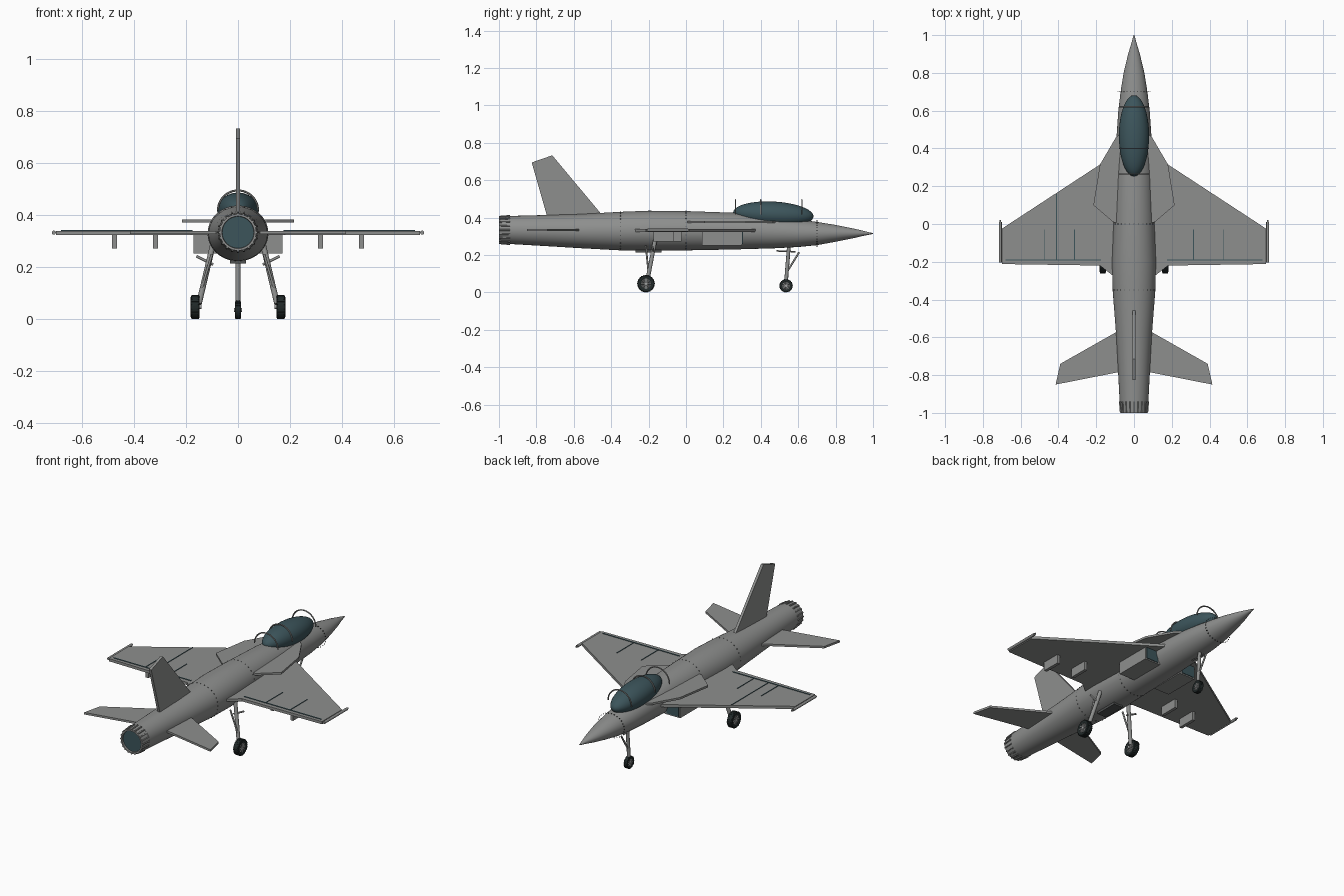
import bpy, bmesh, math
from mathutils import Vector, Matrix

if "Cube" in bpy.data.objects:
    bpy.data.objects.remove(bpy.data.objects["Cube"])


def material(name, c):
    m = bpy.data.materials.new(name)
    m.diffuse_color = (*c, 1)
    m.use_nodes = True
    m.node_tree.nodes["Principled BSDF"].inputs["Base Color"].default_value = m.diffuse_color
    return m


GREY = material("airframe grey", (0.27, 0.275, 0.27))
GLASS = material("dark teal", (0.045, 0.09, 0.105))
RUBBER = material("tyre black", (0.015, 0.022, 0.022))
METAL = material("wheel metal", (0.36, 0.37, 0.37))
DARK = material("dark grey", (0.08, 0.085, 0.085))


def finish(name, bm, mat, smooth=False):
    bmesh.ops.recalc_face_normals(bm, faces=bm.faces)
    me = bpy.data.meshes.new(name)
    bm.to_mesh(me)
    bm.free()
    ob = bpy.data.objects.new(name, me)
    bpy.context.collection.objects.link(ob)
    me.materials.append(mat)
    if smooth:
        bpy.context.view_layer.objects.active = ob
        ob.select_set(True)
        bpy.ops.object.shade_smooth_by_angle(angle=math.radians(35))
        ob.select_set(False)
    return ob


def loft(name, rings, mat, closed=False, smooth=True):
    bm = bmesh.new()
    rs = [[bm.verts.new(p) for p in r] for r in rings]
    n = len(rs[0])
    for i in range(len(rs) if closed else len(rs) - 1):
        a, b = rs[i], rs[(i + 1) % len(rs)]
        for k in range(n):
            bm.faces.new((a[k], a[(k + 1) % n], b[(k + 1) % n], b[k]))
    if not closed:
        bm.faces.new(rs[0])
        bm.faces.new(rs[-1])
    return finish(name, bm, mat, smooth)


def prism(name, pts, offset, mat):
    """Flat outline (3D points) thickened along offset."""
    bm = bmesh.new()
    o = Vector(offset)
    lo = [bm.verts.new(Vector(p) - o) for p in pts]
    hi = [bm.verts.new(Vector(p) + o) for p in pts]
    bm.faces.new(lo)
    bm.faces.new(hi)
    for k in range(len(pts)):
        j = (k + 1) % len(pts)
        bm.faces.new((lo[k], lo[j], hi[j], hi[k]))
    return finish(name, bm, mat)


def box(name, a, b, mat):
    x0, y0, z0 = a
    x1, y1, z1 = b
    z = (z0 + z1) / 2
    return prism(name, [(x0, y0, z), (x1, y0, z), (x1, y1, z), (x0, y1, z)], (0, 0, (z1 - z0) / 2), mat)


def rod(name, a, b, r, mat, n=12):
    a, b = Vector(a), Vector(b)
    d = b - a
    bm = bmesh.new()
    m = Matrix.Translation((a + b) / 2) @ d.to_track_quat('Z', 'Y').to_matrix().to_4x4()
    bmesh.ops.create_cone(bm, cap_ends=True, segments=n, radius1=r, radius2=r, depth=d.length, matrix=m)
    return finish(name, bm, mat, True)


def ring_y(y, rx, rz, zc, n=48):
    return [(rx * math.cos(2 * math.pi * k / n), y, zc + rz * math.sin(2 * math.pi * k / n)) for k in range(n)]


# fuselage: y, half width, half height, centre height
body = [(1, .002, .002, .315), (.95, .016, .013, .316), (.9, .031, .025, .316), (.8, .055, .045, .316),
        (.7, .071, .062, .315), (.6, .083, .074, .317), (.47, .092, .086, .322), (.26, .1, .098, .328),
        (0, .109, .105, .33), (-.2, .117, .107, .33), (-.35, .113, .103, .328), (-.57, .096, .091, .328),
        (-.75, .086, .083, .331), (-.94, .076, .075, .334)]
loft("fuselage", [ring_y(*s) for s in body], GREY)

# exhaust nozzle with petals and dark opening
loft("nozzle", [ring_y(-.935, .075, .075, .334), ring_y(-1, .070, .070, .334), ring_y(-1, .062, .062, .334),
                ring_y(-.97, .058, .058, .334), ring_y(-.935, .058, .058, .334)], GREY, closed=True)
rod("nozzle_opening", (0, -.99, .334), (0, -.95, .334), .0625, GLASS, 32)
for k in range(20):
    t = 2 * math.pi * k / 20
    c, s = math.cos(t), math.sin(t)
    rod("nozzle_petal", (.076 * c, -.94, .334 + .076 * s), (.071 * c, -.999, .334 + .071 * s), .0045, GREY, 6)

# canopy and hoops
bm = bmesh.new()
bmesh.ops.create_uvsphere(bm, u_segments=40, v_segments=24, radius=1)
bm.transform(Matrix.Translation((0, .467, .417)) @ Matrix.Rotation(math.radians(-3), 4, 'X')
             @ Matrix.Diagonal((.08, .215, .069, 1)))
finish("canopy", bm, GLASS, True)
for y in (.265, .4, .62):
    rings = []
    for i in range(25):
        t = math.pi * i / 24
        rad = [.077 + .004 * math.cos(a * math.pi / 3) for a in range(6)]
        rings.append([(rad[a] * math.cos(t), y + .004 * math.sin(a * math.pi / 3), .418 + rad[a] * math.sin(t))
                      for a in range(6)])
    loft("canopy_hoop", rings, GREY)

# rivet rings around the nose and body
for y, rx, rz, zc in ((.7, .085, .07, .316), (0, .109, .105, .33), (-.35, .113, .103, .328)):
    bm = bmesh.new()
    for p in ring_y(y, rx, rz, zc, 28):
        bmesh.ops.create_cube(bm, size=.004, matrix=Matrix.Translation(p))
    finish("rivet_ring", bm, DARK)

# tail fin
prism("tail_fin", [(0, -.735, .38), (0, -.825, .695), (0, -.715, .733), (0, -.42, .38)], (.008, 0, 0), GREY)

for s in (-1, 1):
    side = "right_" if s > 0 else "left_"

    def flat(name, pts, z, h, mat=GREY):
        return prism(side + name, [(s * x, y, z) for x, y in pts], (0, 0, h), mat)

    def block(name, x0, x1, y0, y1, z0, z1, mat=GREY):
        return box(side + name, (s * x0, y0, z0), (s * x1, y1, z1), mat)

    def bar(name, a, b, r, mat=GREY, n=12):
        return rod(side + name, (s * a[0], a[1], a[2]), (s * b[0], b[1], b[2]), r, mat, n)

    # wing, leading edge extension and tailplane
    flat("wing", [(.05, .40), (.7, -.025), (.7, -.212), (.18, -.22), (.11, -.275), (.05, -.28)], .332, .008)
    flat("strake", [(.04, .50), (.095, .46), (.18, .315), (.215, .1), (.11, .01), (.04, 0)], .377, .006)
    flat("tailplane", [(.03, -.535), (.09, -.57), (.39, -.74), (.415, -.85), (.085, -.785), (.03, -.775)], .334, .006)

    # wing tip rail
    bar("tip_rail", (.708, -.205, .333), (.708, .01, .333), .008)
    bar("tip_rail_nose", (.708, .01, .333), (.708, .02, .333), .005)

    # dark hinge lines on the wing
    block("hinge_line", .175, .68, -.194, -.188, .338, .343, GLASS)
    for x in (.315, .475):
        block("flap_line", x - .002, x + .002, -.19, -.03, .338, .343, GLASS)
    if s < 0:
        block("panel_line", .408, .412, -.19, .16, .338, .343, GLASS)

    # pylons
    block("inner_pylon", .308, .326, -.135, -.025, .272, .326)
    block("outer_pylon", .466, .484, -.175, -.065, .272, .326)

    # air intake with dark mouth
    block("intake", .07, .172, .085, .3, .252, .33)
    block("intake_mouth", .085, .165, .3, .304, .259, .325, GLASS)

    # main gear leg, brace and door
    bar("main_leg", (.15, -.207, .06), (.098, -.165, .28), .011)
    bar("main_brace", (.145, -.2, .1), (.1, -.215, .25), .005)
    bar("main_link", (.16, -.175, .242), (.095, -.175, .21), .005)
    bar("main_axle", (.14, -.214, .048), (.17, -.214, .048), .009, METAL)

# belly door plate
box("belly_plate", (-.03, -.27, .214), (.03, -.13, .235), DARK)

# nose gear
rod("nose_leg", (0, .535, .06), (0, .552, .27), .010, GREY)
rod("nose_brace", (0, .54, .11), (0, .605, .215), .005, GREY)
rod("nose_link", (0, .485, .222), (0, .585, .218), .004, GREY)
rod("nose_axle", (-.015, .535, .036), (.015, .535, .036), .008, METAL)


def wheel(name, x, y, r, w):
    # tyre cross-section: (radius factor, width offset factor)
    prof = [(.58, -.4), (.75, -.5), (.9, -.47), (.97, -.3), (.97, .3), (.9, .47), (.75, .5), (.58, .4)]
    loft(name + "_tyre", [[(x + w * o, y + r * f * math.cos(2 * math.pi * k / 32), r + r * f * math.sin(2 * math.pi * k / 32))
                           for k in range(32)] for f, o in prof], RUBBER, closed=True)
    rod(name + "_rim", (x - w * .36, y, r), (x + w * .36, y, r), r * .6, DARK, 28)
    rod(name + "_hub", (x - w * .5, y, r), (x + w * .5, y, r), r * .18, METAL, 16)
    for k in range(8):
        t = math.pi * k / 4
        for e in (-1, 1):
            rod(name + "_spoke", (x + e * w * .38, y, r),
                (x + e * w * .38, y + r * .58 * math.cos(t), r + r * .58 * math.sin(t)), r * .075, METAL, 6)
    # tread blocks
    bm = bmesh.new()
    for k in range(24):
        m = (Matrix.Translation((x, y, r)) @ Matrix.Rotation(2 * math.pi * k / 24, 4, 'X')
             @ Matrix.Translation((0, 0, r * .965)) @ Matrix.Diagonal((w * .85, r * .13, r * .07, 1)))
        bmesh.ops.create_cube(bm, size=1, matrix=m)
    finish(name + "_tread", bm, RUBBER)


wheel("left_main_wheel", -.165, -.214, .047, .034)
wheel("right_main_wheel", .165, -.214, .047, .034)
wheel("nose_wheel", 0, .535, .036, .024)
